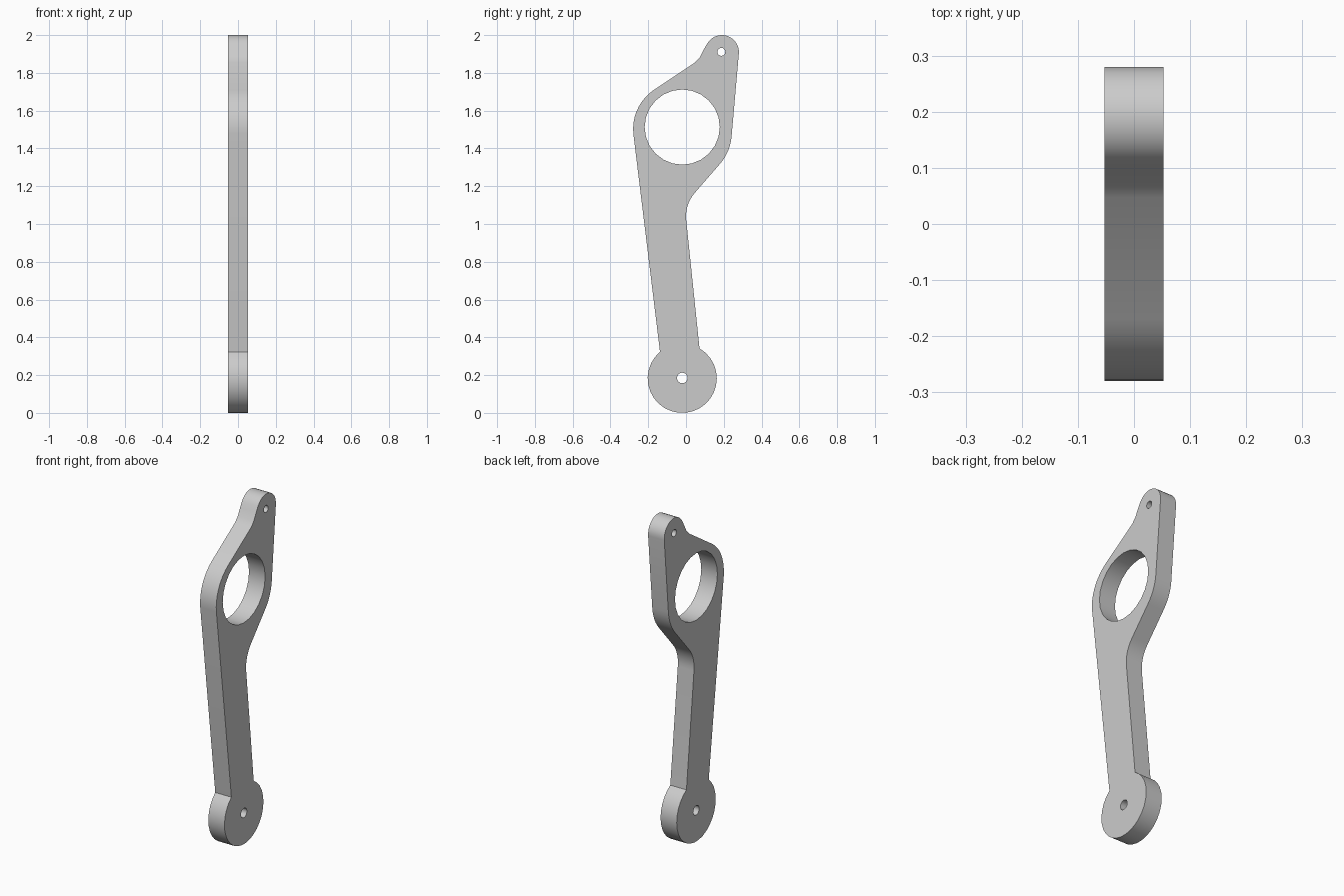
import bpy, bmesh
from math import cos, sin, radians

if "Cube" in bpy.data.objects:
    bpy.data.objects.remove(bpy.data.objects["Cube"], do_unlink=True)

HALF = 0.053  # half the plate thickness


def arc(y, z, r, a0, a1, n):
    """Points on an arc in the y-z plane, angles in degrees."""
    steps = [radians(a0 + (a1 - a0) * i / n) for i in range(n + 1)]
    return [(y + r * cos(a), z + r * sin(a)) for a in steps]


def circle(y, z, r, n):
    return arc(y, z, r, 0, 360, n)[:-1]


# Outline, anticlockwise from the left side of the foot
outline = (
    arc(-0.02, 0.183, 0.183, 130, 420, 24)       # round foot
    + arc(0.188, 1.041, 0.188, 186, 138, 7)      # hollow behind the arm
    + arc(-0.008, 1.483, 0.25, -42, -5, 6)       # right shoulder of the ring
    + arc(0.19, 1.91, 0.09, -5, 150, 14)         # top ear
    + [(0.095, 1.925), (0.073, 1.883), (0.048, 1.855)]
    + arc(-0.03, 1.503, 0.25, 124, 186, 9)       # left shoulder of the ring
)
holes = [
    circle(-0.02, 1.513, 0.199, 24),             # large opening
    circle(0.187, 1.911, 0.021, 16),             # ear pin hole
    circle(-0.02, 0.185, 0.028, 16),             # foot pin hole
]

# Fill the outline around the holes and thicken it
bm = bmesh.new()
for loop in [outline] + holes:
    verts = [bm.verts.new((-HALF, y, z)) for y, z in loop]
    for a, b in zip(verts, verts[1:] + verts[:1]):
        bm.edges.new((a, b))
bmesh.ops.triangle_fill(bm, edges=bm.edges[:], use_beauty=True, normal=(1, 0, 0))
extruded = bmesh.ops.extrude_face_region(bm, geom=bm.faces[:], use_keep_orig=True)
for v in extruded["geom"]:
    if isinstance(v, bmesh.types.BMVert):
        v.co.x = HALF
bmesh.ops.recalc_face_normals(bm, faces=bm.faces[:])
mesh = bpy.data.meshes.new("lever_arm")
bm.to_mesh(mesh)
bm.free()

# Grey metal
metal = bpy.data.materials.new("grey_metal")
metal.use_nodes = True
metal.diffuse_color = (0.6, 0.6, 0.6, 1)
metal.node_tree.nodes["Principled BSDF"].inputs["Base Color"].default_value = (0.6, 0.6, 0.6, 1)
mesh.materials.append(metal)

lever = bpy.data.objects.new("lever_arm", mesh)
bpy.context.collection.objects.link(lever)
bpy.context.view_layer.objects.active = lever
lever.select_set(True)
bpy.ops.object.shade_smooth_by_angle(angle=radians(30))
